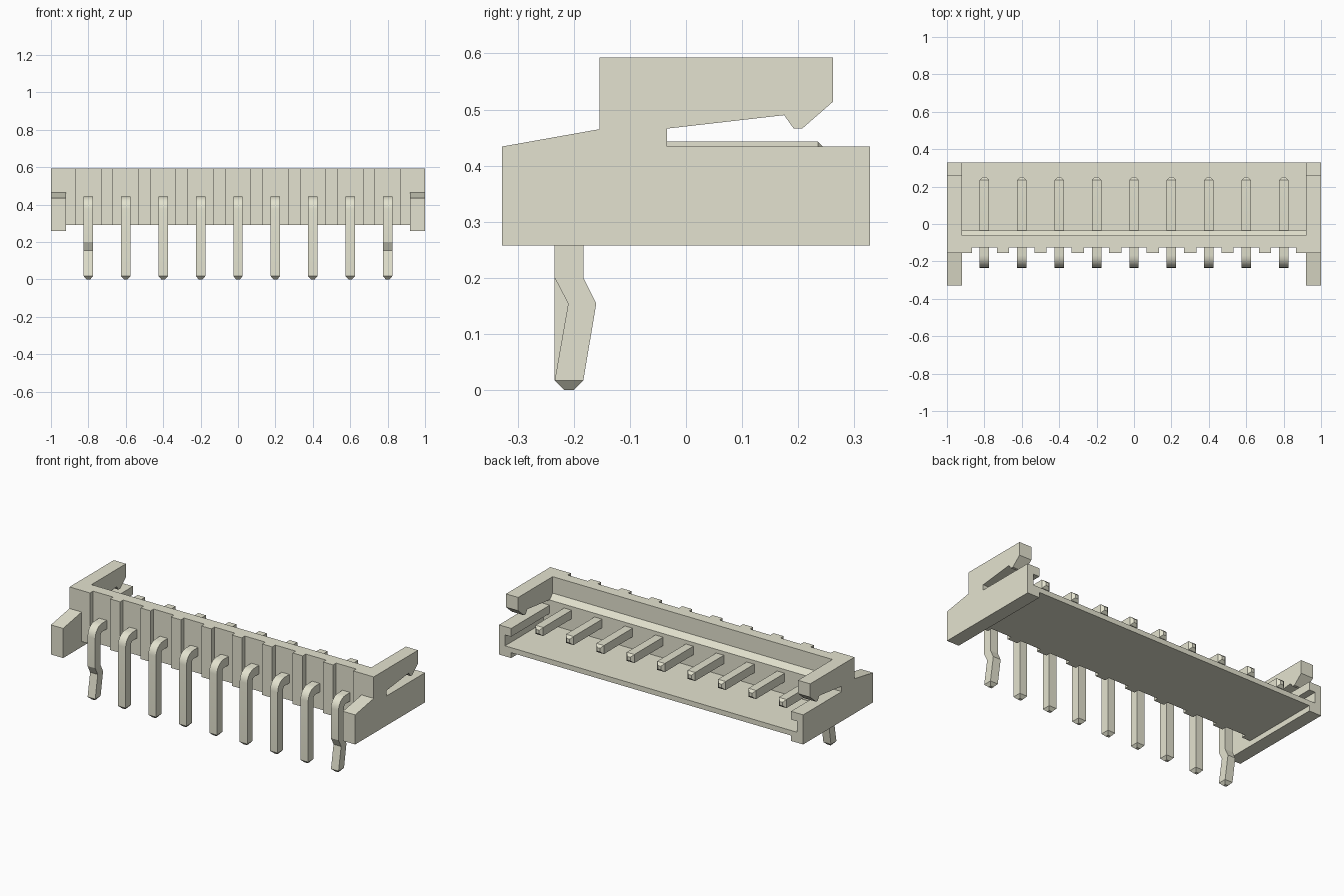
import bpy, bmesh, math

if "Cube" in bpy.data.objects:
    bpy.data.objects.remove(bpy.data.objects["Cube"], do_unlink=True)

ivory = bpy.data.materials.new("ivory_plastic")
ivory.use_nodes = True
colour = (0.775, 0.768, 0.626, 1)
ivory.diffuse_color = colour
ivory.node_tree.nodes["Principled BSDF"].inputs["Base Color"].default_value = colour


def finish(name, bm):
    bmesh.ops.recalc_face_normals(bm, faces=bm.faces)
    mesh = bpy.data.meshes.new(name)
    bm.to_mesh(mesh)
    bm.free()
    mesh.materials.append(ivory)
    obj = bpy.data.objects.new(name, mesh)
    bpy.context.collection.objects.link(obj)
    return obj


def loft(name, sections):
    """Skin a row of matching point loops and cap both ends."""
    bm = bmesh.new()
    loops = [[bm.verts.new(p) for p in s] for s in sections]
    n = len(loops[0])
    for a, b in zip(loops, loops[1:]):
        for i in range(n):
            j = (i + 1) % n
            bm.faces.new((a[i], a[j], b[j], b[i]))
    bm.faces.new(loops[0])
    bm.faces.new(loops[-1])
    return finish(name, bm)


def extrude(name, profile, x0, x1):
    return loft(name, [[(x, y, z) for y, z in profile] for x in (x0, x1)])


def box(name, x0, x1, y0, y1, z0, z1):
    return extrude(name, [(y0, z0), (y1, z0), (y1, z1), (y0, z1)], x0, x1)


# Side plates with a hooked latch arm and a groove on the inner face
side = [(-0.328, 0.258), (0.328, 0.258), (0.328, 0.434), (-0.034, 0.434),
        (-0.034, 0.466), (0.175, 0.49), (0.192, 0.466), (0.207, 0.466),
        (0.262, 0.514), (0.262, 0.593), (-0.154, 0.593), (-0.154, 0.465),
        (-0.328, 0.434)]
for label, s in (("left", 1), ("right", -1)):
    plate = extrude(label + "_side_plate", side, s * 0.92, s)
    cutter = box(label + "_groove_cutter", s * 0.9, s * 0.96, -0.034, 0.4, 0.32, 0.385)
    cutter.hide_render = True
    cutter.hide_viewport = True
    cut = plate.modifiers.new("groove", "BOOLEAN")
    cut.operation = "DIFFERENCE"
    cut.solver = "EXACT"
    cut.object = cutter
    bpy.context.view_layer.objects.active = plate
    bpy.ops.object.modifier_apply(modifier=cut.name)
    bpy.data.objects.remove(cutter, do_unlink=True)
    # Wall end block beside the plate
    box(label + "_wall_end", s * 0.865, s * 0.92, -0.154, -0.125, 0.29, 0.593)

# Wall with a sloped inner ledge, and the floor
extrude("pin_wall", [(-0.125, 0.29), (-0.034, 0.29), (-0.034, 0.465), (-0.062, 0.495),
                     (-0.062, 0.593), (-0.125, 0.593)], -0.92, 0.92)
box("floor", -0.92, 0.92, -0.034, 0.328, 0.29, 0.32)

# Ribs between the pins
for i in range(8):
    x = -0.7 + 0.2 * i
    box(f"wall_rib_{i + 1}", x - 0.033, x + 0.033, -0.154, -0.125, 0.29, 0.593)


# Bent pins, tapered at both tips; the outermost legs are kinked
def pin(name, x, kinked):
    path = [((-0.217, 0), (-0.2, 0), 0.01),
            ((-0.234, 0.017), (-0.183, 0.017), 0.025)]
    if kinked:
        path += [((-0.21, 0.154), (-0.16, 0.154), 0.025),
                 ((-0.234, 0.2), (-0.183, 0.2), 0.025)]
    cy, cz, inner, outer = -0.168, 0.377, 0.015, 0.066
    for k in range(7):
        a = math.pi - k * math.pi / 12
        c, s = math.cos(a), math.sin(a)
        path.append(((cy + outer * c, cz + outer * s),
                     (cy + inner * c, cz + inner * s), 0.025))
    path += [((0.235, 0.443), (0.235, 0.392), 0.025),
             ((0.25, 0.428), (0.25, 0.407), 0.01)]
    obj = loft(name, [[(x - w, *a), (x + w, *a), (x + w, *b), (x - w, *b)]
                      for a, b, w in path])
    bpy.ops.object.select_all(action="DESELECT")
    obj.select_set(True)
    bpy.context.view_layer.objects.active = obj
    bpy.ops.object.shade_smooth_by_angle(angle=math.radians(20))


for i in range(9):
    pin(f"pin_{i + 1}", -0.8 + 0.2 * i, i in (0, 8))
